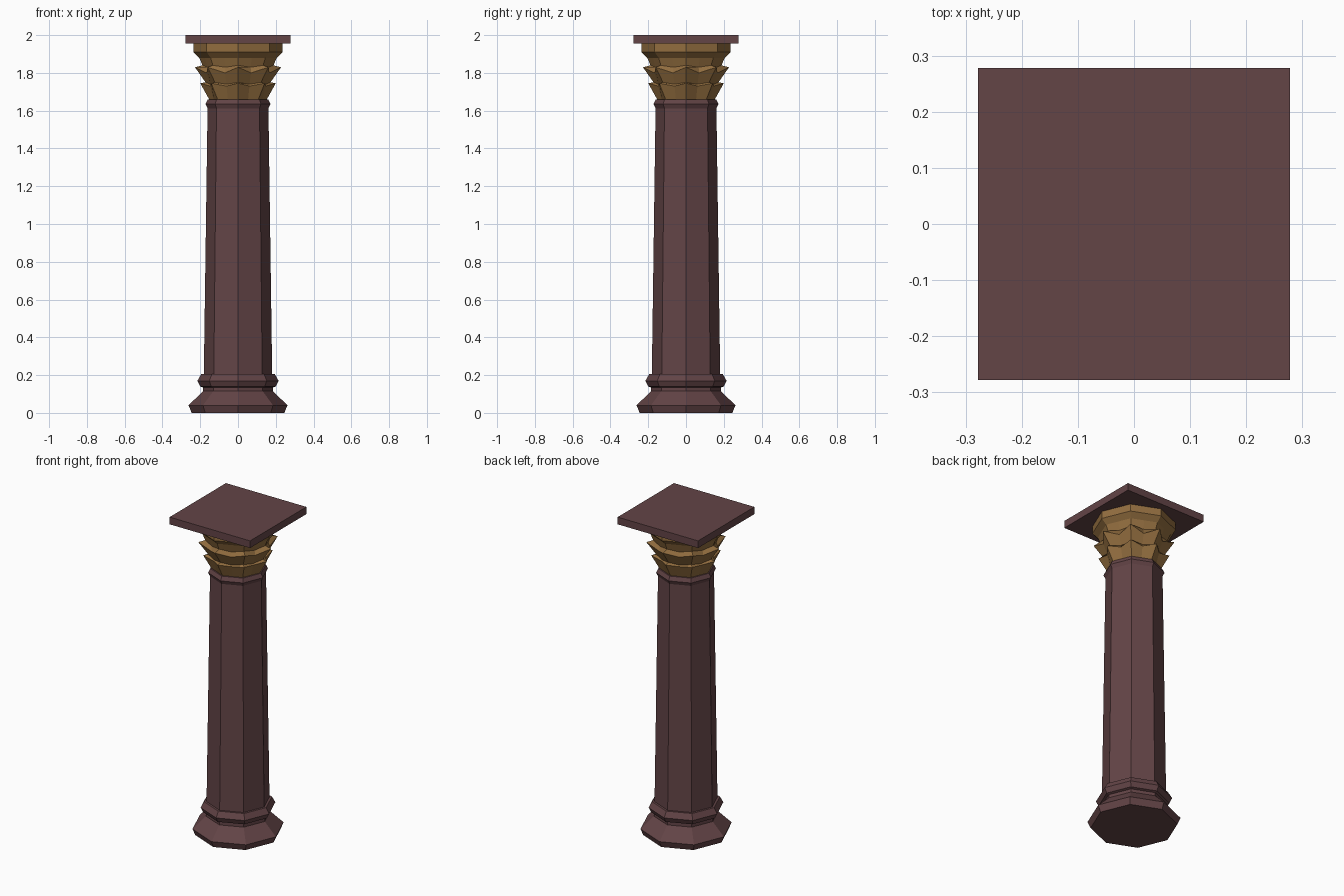
import bpy, bmesh
from math import cos, sin, pi

old = bpy.data.objects.get("Cube")
if old:
    bpy.data.objects.remove(old, do_unlink=True)


def material(name, rgb):
    m = bpy.data.materials.new(name)
    m.use_nodes = True
    m.diffuse_color = (*rgb, 1)
    m.node_tree.nodes["Principled BSDF"].inputs["Base Color"].default_value = (*rgb, 1)
    return m


stone = material("dark red stone", (0.125, 0.058, 0.062))
gold = material("old gold", (0.29, 0.155, 0.05))


def loft(name, rings, mat, sides=8):
    """Each ring is (corner radius, corner z, middle radius, middle z)."""
    bm = bmesh.new()
    loops = []
    for ring in rings:
        loop = []
        for i in range(sides):
            r, z = ring[:2] if len(ring) == 2 or i % 2 == 0 else ring[2:]
            a = 2 * pi * i / sides
            loop.append(bm.verts.new((r * cos(a), r * sin(a), z)))
        loops.append(loop)
    for lo, hi in zip(loops, loops[1:]):
        for i in range(sides):
            j = (i + 1) % sides
            bm.faces.new((lo[i], lo[j], hi[j], hi[i]))
    bm.faces.new(loops[0][::-1])
    bm.faces.new(loops[-1])
    mesh = bpy.data.meshes.new(name)
    bm.to_mesh(mesh)
    bm.free()
    mesh.materials.append(mat)
    ob = bpy.data.objects.new(name, mesh)
    bpy.context.collection.objects.link(ob)
    return ob


# Moulded foot, tapering shaft and neck ring
loft("base", [(.245, 0), (.262, .04), (.185, .115), (.185, .135), (.2, .14),
              (.215, .17), (.195, .205), (.17, .205)], stone)
loft("shaft", [(.181, .2), (.161, 1.62)], stone)
loft("neck_ring", [(.16, 1.61), (.172, 1.635), (.16, 1.66)], stone)

# Capital with two tiers of pointed leaves
flat = cos(pi / 8)
loft("capital", [(.15, 1.655, .15 * flat, 1.655),
                 (.2, 1.745, .172 * flat, 1.73),
                 (.172, 1.75, .172 * flat, 1.74),
                 (.228, 1.83, .195 * flat, 1.80),
                 (.188, 1.84, .19 * flat, 1.83),
                 (.205, 1.88, .205 * flat, 1.88),
                 (.235, 1.91, .235 * flat, 1.91),
                 (.235, 1.955, .235 * flat, 1.955)], gold, 16)

# Square top slab
bpy.ops.mesh.primitive_cube_add(size=1, location=(0, 0, 1.9775))
slab = bpy.context.object
slab.name = "top_slab"
slab.scale = (.556, .556, .045)
slab.data.materials.append(stone)
